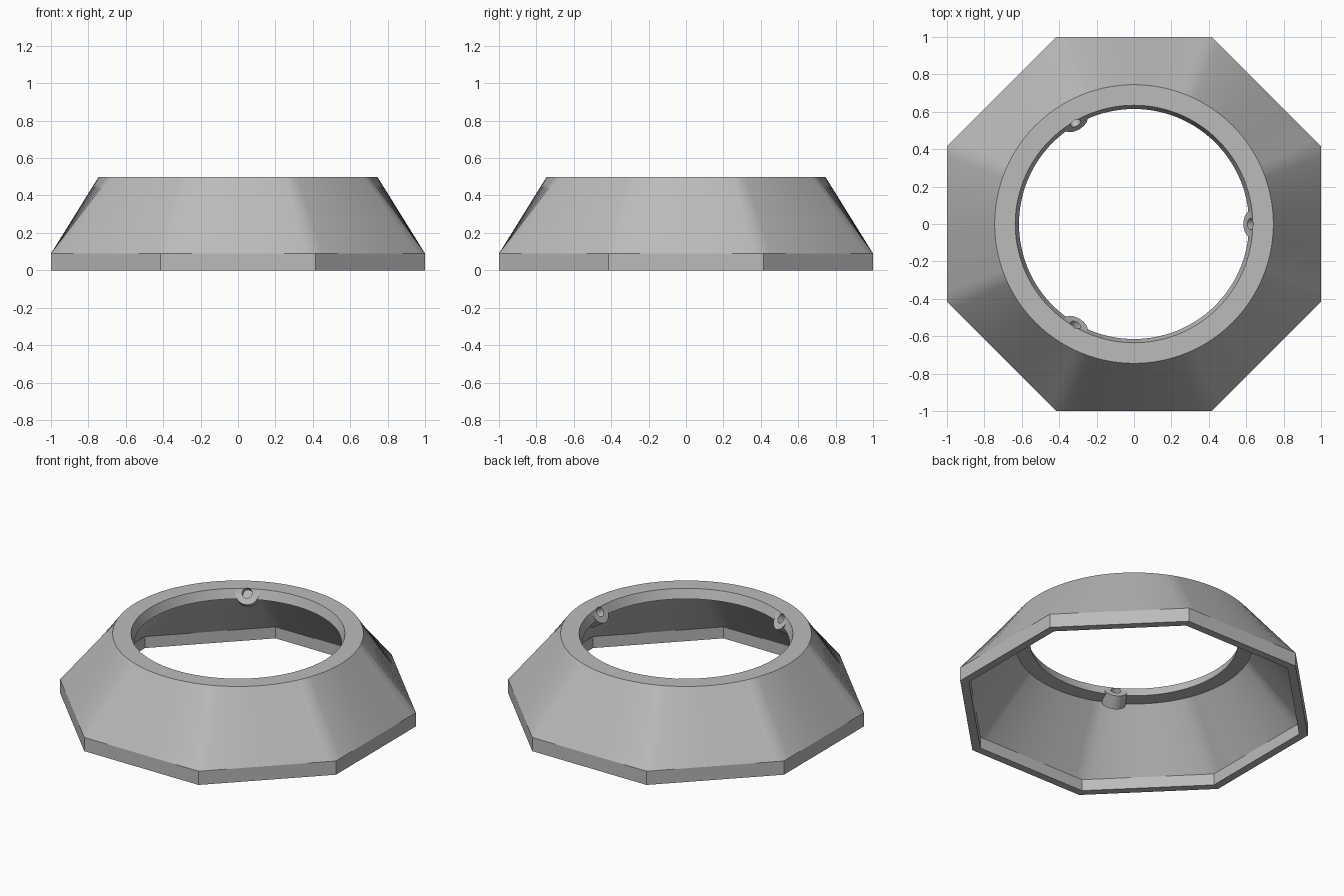
import bpy, bmesh, math
from mathutils import Matrix, Vector

cube = bpy.data.objects.get("Cube")
if cube:
    bpy.data.objects.remove(cube, do_unlink=True)

SIDES, PER_SIDE = 8, 16
COUNT = SIDES * PER_SIDE
HEIGHT = 0.5

grey = bpy.data.materials.new("plain grey")
grey.use_nodes = True
colour = (0.5, 0.5, 0.5, 1)
grey.diffuse_color = colour
grey.node_tree.nodes["Principled BSDF"].inputs["Base Color"].default_value = colour


def make_object(name, bm):
    bmesh.ops.recalc_face_normals(bm, faces=bm.faces)
    mesh = bpy.data.meshes.new(name)
    bm.to_mesh(mesh)
    bm.free()
    mesh.materials.append(grey)
    obj = bpy.data.objects.new(name, mesh)
    bpy.context.collection.objects.link(obj)
    return obj


def circle_ring(radius, z):
    step = math.tau / COUNT
    start = -math.pi / SIDES
    return [Vector((radius * math.cos(start + i * step),
                    radius * math.sin(start + i * step), z)) for i in range(COUNT)]


def octagon_ring(apothem, z):
    corner = apothem / math.cos(math.pi / SIDES)
    pts = [Vector((corner * math.cos((k - 0.5) * math.tau / SIDES),
                   corner * math.sin((k - 0.5) * math.tau / SIDES), z))
           for k in range(SIDES + 1)]
    return [pts[k].lerp(pts[k + 1], j / PER_SIDE)
            for k in range(SIDES) for j in range(PER_SIDE)]


def angled_cylinder(name, angle, radius, start, end):
    """Cylinder on the tilted screw axis, measured from the boss face."""
    tilt = math.radians(33)
    axis = Vector((math.cos(tilt), 0, -math.sin(tilt)))
    face = Vector((0.623, 0, 0.475))
    bm = bmesh.new()
    middle = face + axis * (start + end) / 2
    matrix = (Matrix.Rotation(angle, 4, 'Z') @ Matrix.Translation(middle)
              @ axis.to_track_quat('Z', 'Y').to_matrix().to_4x4())
    bmesh.ops.create_cone(bm, cap_ends=True, segments=32, radius1=radius,
                          radius2=radius, depth=end - start, matrix=matrix)
    return name, bm


# Hollow shell: octagonal skirt lofted to a round rim
rings = [octagon_ring(1.0, 0), octagon_ring(1.0, 0.09),
         circle_ring(0.745, HEIGHT), circle_ring(0.635, HEIGHT),
         circle_ring(0.615, 0.44), circle_ring(0.705, 0.435),
         octagon_ring(0.95, 0.075), octagon_ring(0.95, 0)]
bm = bmesh.new()
loops = [[bm.verts.new(p) for p in ring] for ring in rings]
for a, b in zip(loops, loops[1:] + loops[:1]):
    for i in range(COUNT):
        j = (i + 1) % COUNT
        bm.faces.new((a[i], a[j], b[j], b[i]))
shell = make_object("shell", bm)


def combine(tool, operation):
    mod = shell.modifiers.new(tool.name, 'BOOLEAN')
    mod.object = tool
    mod.operation = operation
    mod.solver = 'EXACT'
    tool.hide_render = True
    bpy.context.view_layer.objects.active = shell
    bpy.ops.object.modifier_apply(modifier=mod.name)
    bpy.data.objects.remove(tool, do_unlink=True)


bpy.ops.object.select_all(action='DESELECT')
shell.select_set(True)

# Three tilted screw bosses trimmed level with the rim, each with a blind hole
for k in range(3):
    angle = k * math.tau / 3
    name, bm = angled_cylinder("screw_boss", angle, 0.07, 0, 0.09)
    cut = bmesh.ops.bisect_plane(bm, geom=bm.verts[:] + bm.edges[:] + bm.faces[:],
                                 plane_co=(0, 0, HEIGHT - 0.0005),
                                 plane_no=(0, 0, 1), clear_outer=True)
    bmesh.ops.holes_fill(bm, edges=bm.edges[:], sides=0)
    combine(make_object(name, bm), 'UNION')
    combine(make_object(*angled_cylinder("screw_hole", angle, 0.03, -0.06, 0.07)),
            'DIFFERENCE')

bpy.context.view_layer.objects.active = shell
shell.select_set(True)
bpy.ops.object.shade_smooth_by_angle(angle=math.radians(25))
